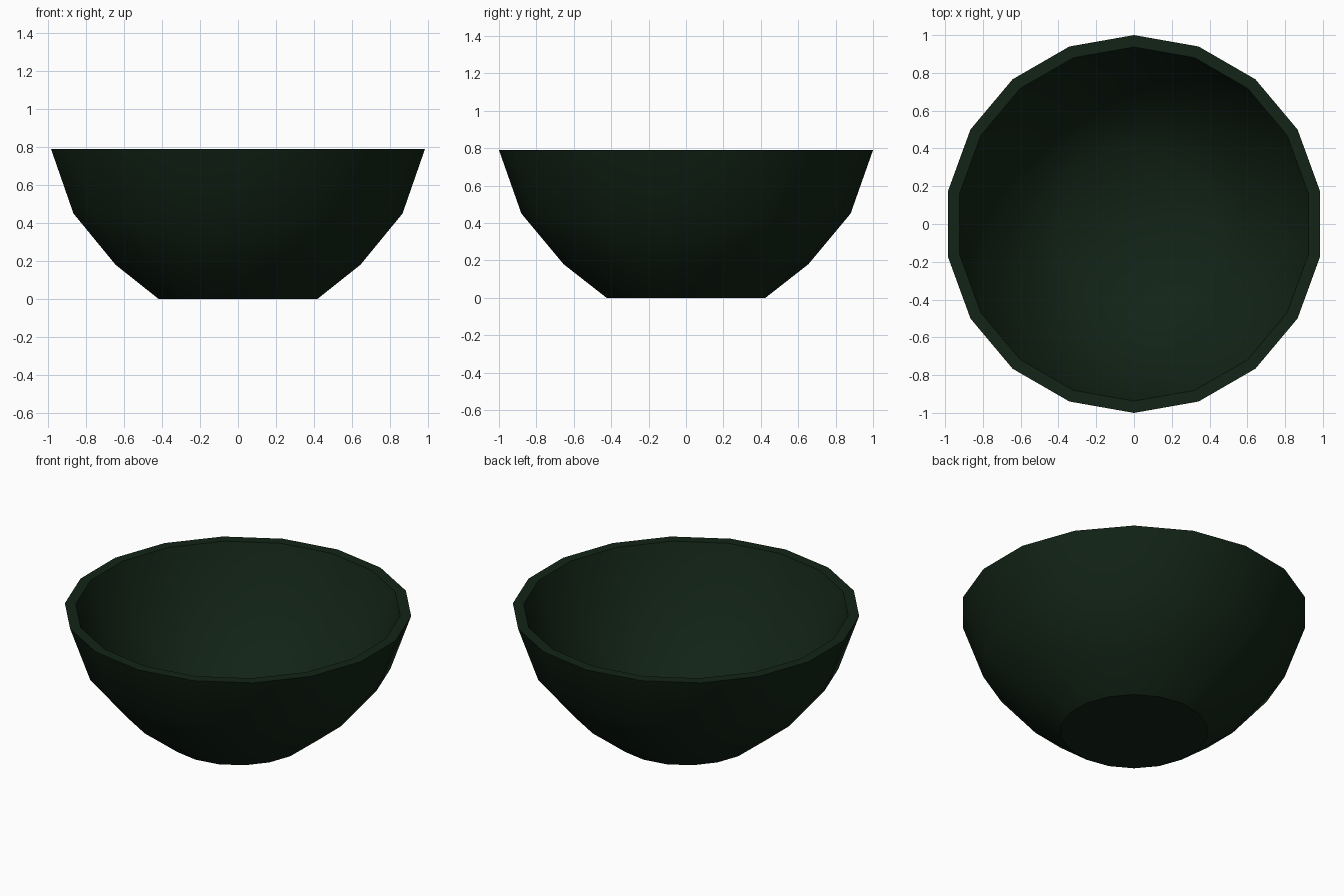
import bpy, bmesh, math

if "Cube" in bpy.data.objects:
    bpy.data.objects.remove(bpy.data.objects["Cube"])

SIDES = 18
# Closed wall profile (radius, height): outer base up to rim, then down the inside
OUTER = [(0.425, 0.0), (0.655, 0.18), (0.88, 0.45), (1.0, 0.79)]
INNER = [(0.937, 0.79), (0.822, 0.475), (0.612, 0.225), (0.40, 0.06)]

bm = bmesh.new()


def ring(r, z):
    return [bm.verts.new((r * math.cos(math.pi / 2 + math.tau * i / SIDES),
                          r * math.sin(math.pi / 2 + math.tau * i / SIDES), z))
            for i in range(SIDES)]


# Bowl wall
rings = [ring(r, z) for r, z in OUTER + INNER]
for a, b in zip(rings, rings[1:]):
    for i in range(SIDES):
        j = (i + 1) % SIDES
        bm.faces.new((a[i], a[j], b[j], b[i]))

# Underside and inner floor
bm.faces.new(rings[0][::-1])
bm.faces.new(rings[-1])
bmesh.ops.recalc_face_normals(bm, faces=bm.faces)

# Smooth walls, crisp base and rim edges
for f in bm.faces:
    f.smooth = True
for k in (0, 3, 4):
    for i in range(SIDES):
        bm.edges.get((rings[k][i], rings[k][(i + 1) % SIDES])).smooth = False

mesh = bpy.data.meshes.new("bowl")
bm.to_mesh(mesh)
bm.free()
bowl = bpy.data.objects.new("bowl", mesh)
bpy.context.collection.objects.link(bowl)

# Dark green glaze
mat = bpy.data.materials.new("dark_green")
mat.diffuse_color = (0.006, 0.017, 0.008, 1)
mat.use_nodes = True
mat.node_tree.nodes["Principled BSDF"].inputs["Base Color"].default_value = mat.diffuse_color
mesh.materials.append(mat)
